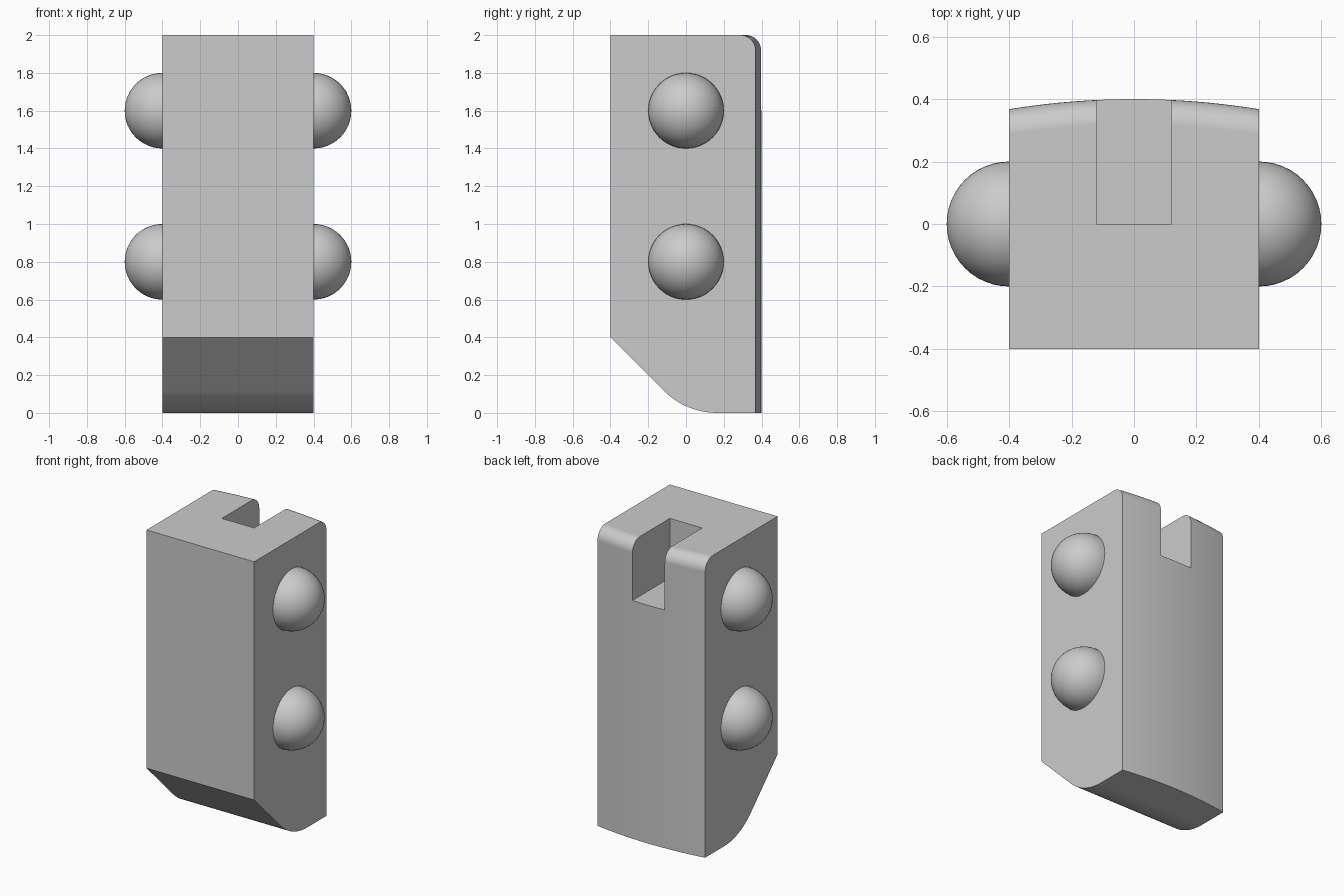
import bpy, bmesh
from math import cos, sin, pi, radians, sqrt, tan
from mathutils import Matrix

cube = bpy.data.objects.get("Cube")
if cube:
    bpy.data.objects.remove(cube, do_unlink=True)

HALF, HEIGHT = 0.4, 2.0
BACK_R, TOP_R, TOE_R = 2.5, 0.08, 0.4

grey = bpy.data.materials.new("light_grey")
grey.use_nodes = True
colour = (0.6, 0.6, 0.6, 1)
grey.diffuse_color = colour
grey.node_tree.nodes["Principled BSDF"].inputs["Base Color"].default_value = colour


def make_object(name, bm):
    bmesh.ops.recalc_face_normals(bm, faces=bm.faces)
    mesh = bpy.data.meshes.new(name)
    bm.to_mesh(mesh)
    bm.free()
    mesh.materials.append(grey)
    obj = bpy.data.objects.new(name, mesh)
    bpy.context.collection.objects.link(obj)
    return obj


def activate(obj):
    bpy.ops.object.select_all(action='DESELECT')
    obj.select_set(True)
    bpy.context.view_layer.objects.active = obj


def apply_modifiers(obj):
    activate(obj)
    for mod in list(obj.modifiers):
        bpy.ops.object.modifier_apply(modifier=mod.name)


def arc(cy, cz, r, start, end, steps):
    angles = [radians(start + (end - start) * i / steps) for i in range(steps + 1)]
    return [(cy + r * cos(a), cz + r * sin(a)) for a in angles]


def side_profile(x):
    """Outline in y and z at a given x; the back bows outward in the middle."""
    back = HALF - BACK_R + sqrt(BACK_R ** 2 - x ** 2)
    toe = arc(TOE_R * tan(pi / 8), TOE_R, TOE_R, 225, 270, 16)
    top = arc(back - TOP_R, HEIGHT - TOP_R, TOP_R, 0, 90, 10)
    return [(-HALF, HALF)] + toe + [(back, 0)] + top + [(-HALF, HEIGHT)]


# Body: lofted side profiles with closed ends
bm = bmesh.new()
columns = 20
rings = []
for i in range(columns + 1):
    x = HALF * (2 * i / columns - 1)
    rings.append([bm.verts.new((x, y, z)) for y, z in side_profile(x)])
for a, b in zip(rings, rings[1:]):
    for j in range(len(a)):
        k = (j + 1) % len(a)
        bm.faces.new((a[j], a[k], b[k], b[j]))
bm.faces.new(rings[0])
bm.faces.new(rings[-1])
body = make_object("body", bm)

# Slot cut into the top of the back
bm = bmesh.new()
bmesh.ops.create_cube(bm, size=1)
bmesh.ops.scale(bm, vec=(0.24, 0.6, 0.6), verts=bm.verts)
bmesh.ops.translate(bm, vec=(0, 0.3, 1.9), verts=bm.verts)
cutter = make_object("slot_cutter", bm)
cutter.hide_render = True
cut = body.modifiers.new("slot", 'BOOLEAN')
cut.operation, cut.solver, cut.object = 'DIFFERENCE', 'EXACT', cutter
apply_modifiers(body)
bpy.data.objects.remove(cutter, do_unlink=True)
bpy.ops.object.shade_smooth_by_angle(angle=radians(30))
weighted = body.modifiers.new("even_shading", 'WEIGHTED_NORMAL')
weighted.keep_sharp = True

# Side studs: half spheres, two on each side
for side, side_name in ((1, "left"), (-1, "right")):
    for z, level in ((0.8, "lower"), (1.6, "upper")):
        bm = bmesh.new()
        bmesh.ops.create_uvsphere(bm, u_segments=48, v_segments=24, radius=0.2,
                                  matrix=Matrix.Rotation(pi / 2, 4, 'Y'))
        bmesh.ops.bisect_plane(bm, geom=bm.verts[:] + bm.edges[:] + bm.faces[:],
                               plane_co=(0, 0, 0), plane_no=(side, 0, 0),
                               clear_inner=True)
        bmesh.ops.holes_fill(bm, edges=[e for e in bm.edges if e.is_boundary])
        stud = make_object(f"{side_name}_{level}_stud", bm)
        stud.location = (side * HALF, 0, z)
        activate(stud)
        bpy.ops.object.shade_smooth_by_angle(angle=radians(30))
